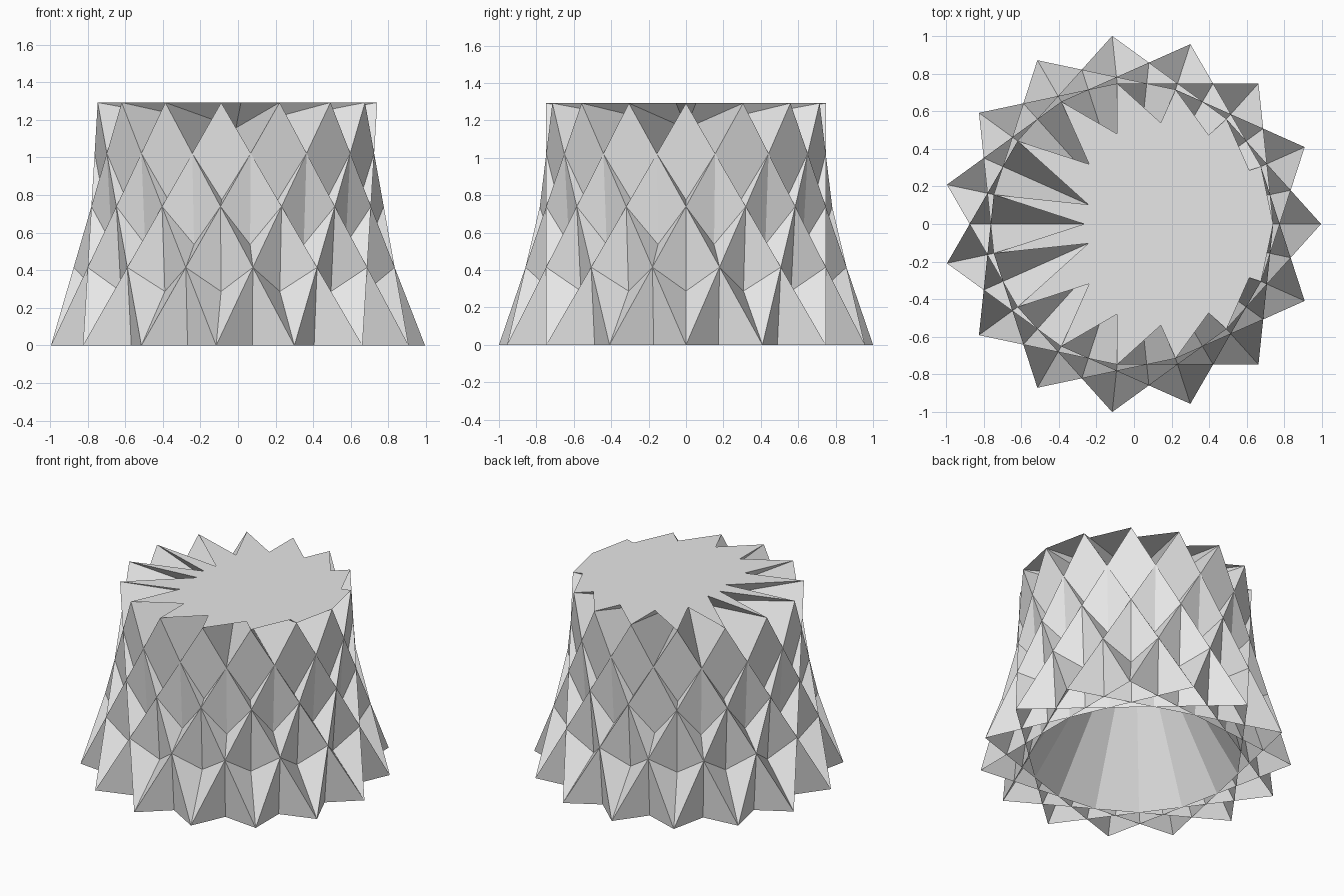
import bpy
import math
from mathutils import Vector

if "Cube" in bpy.data.objects:
    bpy.data.objects.remove(bpy.data.objects["Cube"])

N = 15                                      # star points
R_BASE = 1 / math.sin(math.radians(96))     # base star radius, total depth 2
EDGE = 2 * R_BASE * math.sin(math.radians(48))      # every edge is this long
R_TOP = EDGE / (2 * math.sin(math.radians(96)))     # top star radius
HEIGHT = math.sqrt(EDGE ** 2 - R_BASE ** 2 - R_TOP ** 2
                   + 2 * R_BASE * R_TOP * math.cos(math.radians(48)))
X_SHIFT = -(R_BASE + R_BASE * math.cos(math.radians(168))) / 2

grey = bpy.data.materials.new("light_grey")
grey.diffuse_color = (0.8, 0.8, 0.8, 1)
grey.use_nodes = True
grey.node_tree.nodes["Principled BSDF"].inputs["Base Color"].default_value = grey.diffuse_color


def star_point(step, radius, z):
    a = math.tau * (step % N) / N
    return Vector((radius * math.cos(a) + X_SHIFT, radius * math.sin(a), z))


def base(step):
    return star_point(step, R_BASE, 0)


def top(step):
    return star_point(step, R_TOP, HEIGHT)


def build(name, panels):
    """Make flat panels; each is (corners, direction its front should face)."""
    verts, faces = [], []
    for corners, facing in panels:
        normal = (corners[1] - corners[0]).cross(corners[2] - corners[0])
        if normal.dot(facing) < 0:
            corners = corners[::-1]
        faces.append(range(len(verts), len(verts) + len(corners)))
        verts += corners
    mesh = bpy.data.meshes.new(name)
    mesh.from_pydata(verts, [], [tuple(f) for f in faces])
    mesh.materials.append(grey)
    obj = bpy.data.objects.new(name, mesh)
    bpy.context.collection.objects.link(obj)


def outward(step):
    return star_point(step, 1, 0) - Vector((X_SHIFT, 0, 0))


# Triangles standing on the base star, each with its point on the top star
build("triangle_panels",
      [([base(i - 2), base(i + 2), top(i)], outward(i)) for i in range(N)])

# Squares leaning inward past the axis, joining base edges to top edges
build("square_panels",
      [([base(i - 2), base(i + 2), top(i + 4), top(i - 4)], outward(i))
       for i in range(N)])

# Flat star cap, fanned from its first point
order = [7 * k for k in range(N)]
build("star_cap",
      [([top(0), top(order[k]), top(order[k + 1])], Vector((0, 0, 1)))
       for k in range(1, N - 1)])
